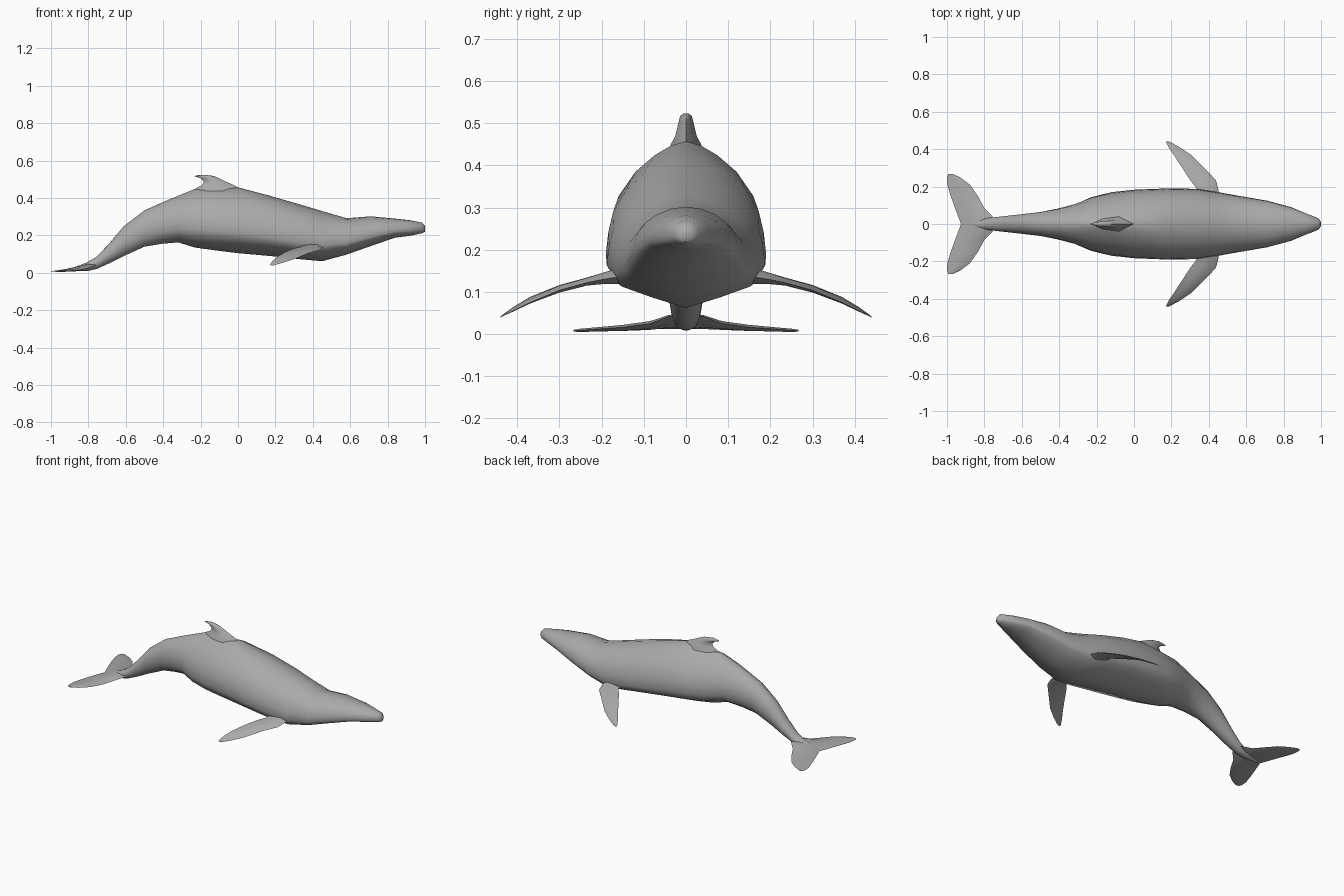
import bpy, bmesh, math

cube = bpy.data.objects.get("Cube")
if cube:
    bpy.data.objects.remove(cube, do_unlink=True)

grey = bpy.data.materials.new("whale grey")
grey.use_nodes = True
colour = (0.4, 0.4, 0.4, 1)
grey.diffuse_color = colour
grey.node_tree.nodes["Principled BSDF"].inputs["Base Color"].default_value = colour


def loft(name, rings, crease=60):
    """Skin a list of closed rings and cap both ends."""
    bm = bmesh.new()
    rows = [[bm.verts.new(p) for p in ring] for ring in rings]
    n = len(rows[0])
    for a, b in zip(rows, rows[1:]):
        for i in range(n):
            j = (i + 1) % n
            bm.faces.new((a[i], a[j], b[j], b[i]))
    bm.faces.new(rows[0])
    bm.faces.new(rows[-1])
    bmesh.ops.recalc_face_normals(bm, faces=bm.faces)
    mesh = bpy.data.meshes.new(name)
    bm.to_mesh(mesh)
    bm.free()
    mesh.materials.append(grey)
    obj = bpy.data.objects.new(name, mesh)
    bpy.context.collection.objects.link(obj)
    bpy.ops.object.select_all(action="DESELECT")
    obj.select_set(True)
    bpy.context.view_layer.objects.active = obj
    bpy.ops.object.shade_smooth_by_angle(angle=math.radians(crease))
    return obj


# Half cross-sections from back to keel: (width share, height share)
FULL = [(0, 1), (.28, .97), (.54, .89), (.76, .77), (.91, .62), (.97, .47),
        (1, .31), (.9, .19), (.46, .09), (0, 0)]
RIDGED = [(0, 1), (.12, .97), (.28, .92), (.55, .82), (.84, .64), (.96, .48),
          (1, .31), (.9, .18), (.46, .07), (0, 0)]
OVAL = [(math.sin(math.pi * i / 9), .5 + .5 * math.cos(math.pi * i / 9))
        for i in range(10)]


def body_ring(x, top, low, width, ridge, oval):
    half = []
    for f, r, o in zip(FULL, RIDGED, OVAL):
        y, z = (f[k] * (1 - ridge - oval) + r[k] * ridge + o[k] * oval for k in (0, 1))
        half.append((x, y * width, low + z * (top - low)))
    return half + [(x, -y, z) for x, y, z in half[-2:0:-1]]


# Body: x, top, bottom, half width, ridge amount, oval amount
body = [
    (1.0, .25, .22, .012, 0, 1), (.985, .268, .212, .032, 0, .7),
    (.92, .281, .198, .058, 0, .3), (.84, .29, .188, .09, 0, 0),
    (.71, .302, .143, .125, 0, 0), (.58, .292, .097, .147, 0, 0),
    (.45, .33, .062, .17, 0, 0), (.33, .366, .073, .188, 0, 0),
    (.17, .412, .09, .19, 0, 0), (0, .457, .105, .183, .5, 0),
    (-.12, .455, .12, .17, 1, 0), (-.23, .448, .135, .145, .9, .1),
    (-.32, .412, .163, .108, .5, .5), (-.41, .374, .155, .084, .3, .7),
    (-.5, .334, .14, .065, 0, 1), (-.61, .25, .09, .052, 0, 1),
    (-.69, .155, .05, .043, 0, 1), (-.757, .085, .02, .035, 0, 1),
    (-.81, .055, .009, .028, 0, 1), (-.9, .02, .008, .01, 0, 1),
]
loft("body", [body_ring(*s) for s in body])

# Dorsal fin: height, front x, back x, half thickness
dorsal = [(.4, .06, -.25, .05), (.45, .01, -.228, .036), (.468, -.02, -.192, .026),
          (.488, -.065, -.182, .021), (.505, -.1, -.2, .017), (.517, -.128, -.235, .014),
          (.523, -.165, -.21, .006)]


def dorsal_ring(z, front, back, t):
    mid, rear = front * .6 + back * .4, front * .25 + back * .75
    return [(front, 0, z), (mid, t, z), (rear, t * .7, z),
            (back, 0, z), (rear, -t * .7, z), (mid, -t, z)]


loft("dorsal_fin", [dorsal_ring(*s) for s in dorsal])


def blade_ring(y, lead, trail, z_lead, z_trail, t):
    """Lens-shaped section across a flat fin."""
    share = [(0, 0), (.25, 1), (.6, .8), (1, 0), (.6, -.8), (.25, -1)]
    return [(lead + (trail - lead) * s, y,
             z_lead + (z_trail - z_lead) * s + t * h) for s, h in share]


# Flippers: span y, leading x, trailing x, leading z, trailing z, half thickness
flipper = [(.13, .46, .31, .14, .145, .022), (.19, .45, .335, .131, .14, .014),
           (.235, .438, .3, .122, .13, .009), (.3, .375, .258, .104, .114, .008),
           (.37, .305, .212, .075, .088, .006), (.41, .245, .185, .055, .064, .004),
           (.44, .19, .17, .04, .042, .001)]
for side, label in ((1, "left"), (-1, "right")):
    loft(label + "_flipper", [blade_ring(y * side, *rest) for y, *rest in flipper])

# Tail flukes: one blade from tip to tip
fluke = [(0, -.77, -.925, .045, .012, .012), (.04, -.755, -.94, .042, .012, .011),
         (.085, -.8, -.957, .025, .012, .009), (.15, -.835, -.98, .016, .011, .007),
         (.21, -.877, -.998, .012, .009, .005), (.25, -.93, -1, .009, .008, .004),
         (.267, -.968, -.993, .008, .008, .002)]
span = [(-s[0], *s[1:]) for s in fluke[:0:-1]] + fluke
loft("tail_flukes", [blade_ring(*s) for s in span])
